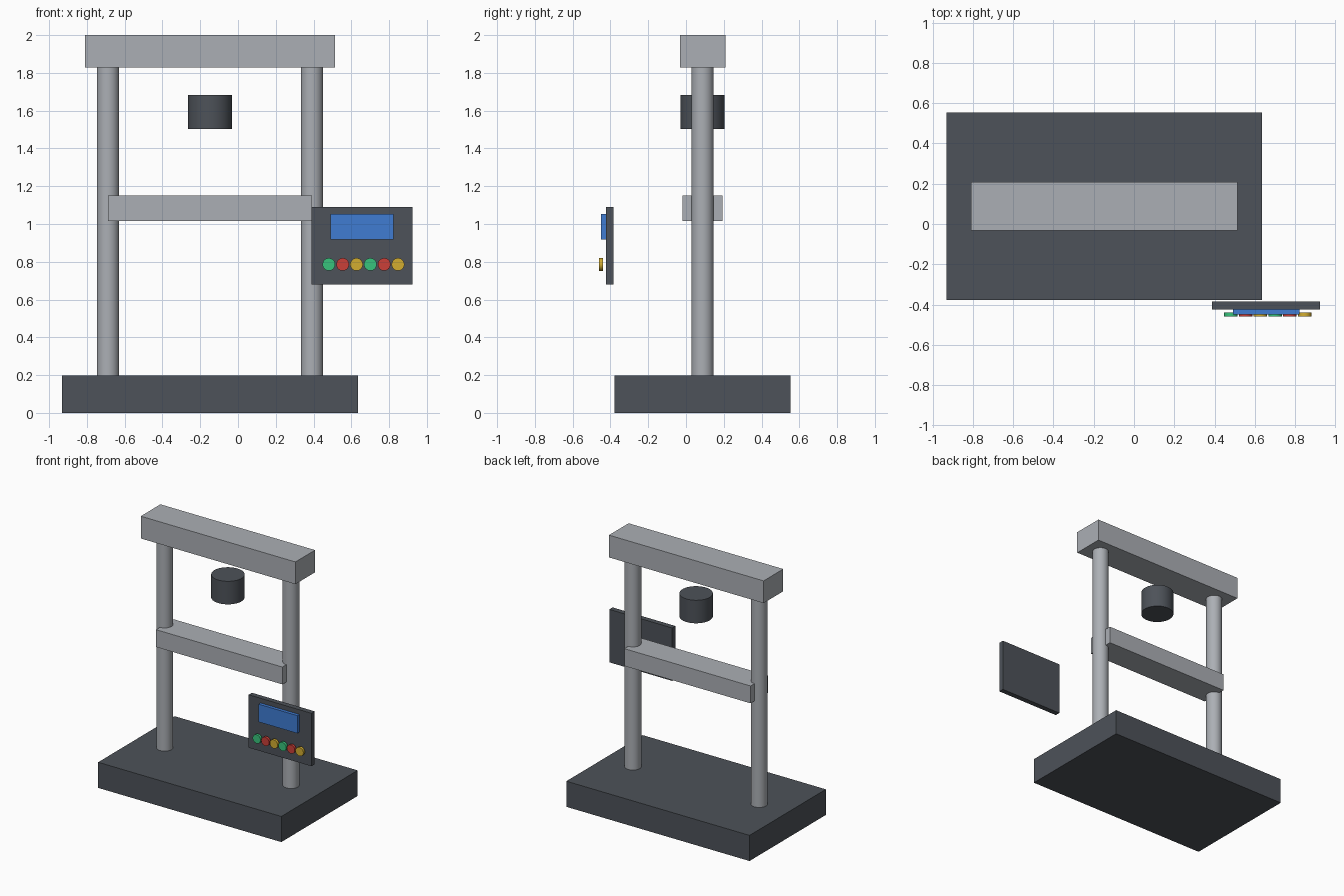
import bpy
import math

if "Cube" in bpy.data.objects:
    bpy.data.objects.remove(bpy.data.objects["Cube"])

CX, CY = -0.148, 0.088   # centre line of the machine frame


def paint(name, rgb):
    mat = bpy.data.materials.new(name)
    mat.diffuse_color = (*rgb, 1)
    mat.use_nodes = True
    mat.node_tree.nodes["Principled BSDF"].inputs["Base Color"].default_value = mat.diffuse_color
    return mat


LIGHT = paint("light_grey", (0.41, 0.43, 0.46))
DARK = paint("dark_grey", (0.075, 0.085, 0.1))
BLUE = paint("screen_blue", (0.05, 0.2, 0.65))
BUTTON_COLOURS = [paint("green", (0.04, 0.55, 0.2)),
                  paint("red", (0.6, 0.05, 0.04)),
                  paint("yellow", (0.65, 0.42, 0.03))]


def box(name, x, y, z, mat):
    """Box from (min, max) ranges."""
    bpy.ops.mesh.primitive_cube_add(size=1, location=[sum(r) / 2 for r in (x, y, z)])
    ob = bpy.context.object
    ob.name = name
    ob.scale = [r[1] - r[0] for r in (x, y, z)]
    bpy.ops.object.transform_apply(location=False, rotation=False, scale=True)
    ob.data.materials.append(mat)
    return ob


def cylinder(name, centre, radius, depth, mat, facing_front=False):
    bpy.ops.mesh.primitive_cylinder_add(
        vertices=48, radius=radius, depth=depth, location=centre,
        rotation=(math.pi / 2 if facing_front else 0, 0, 0))
    ob = bpy.context.object
    ob.name = name
    ob.data.materials.append(mat)
    bpy.ops.object.shade_smooth_by_angle()
    return ob


def centred(c, size):
    return (c - size / 2, c + size / 2)


# Base and frame
box("base", centred(CX, 1.566), centred(CY, 0.932), (0, 0.198), DARK)
for side, s in (("left", -1), ("right", 1)):
    cylinder(side + "_column", (CX + s * 0.54, CY, (0.198 + 1.828) / 2),
             0.0585, 1.828 - 0.198, LIGHT)
box("top_beam", centred(CX, 1.322), centred(CY, 0.24), (1.828, 2.0), LIGHT)
box("moving_crosshead", centred(CX, 1.08), centred(CY, 0.212), (1.016, 1.15), LIGHT)

# Load cell between the columns
cylinder("load_cell", (CX, CY, 1.593), 0.117, 0.178, DARK)

# Control panel with screen and button row
box("control_panel", (0.388, 0.925), (-0.424, -0.384), (0.681, 1.09), DARK)
box("screen", (0.491, 0.822), (-0.449, -0.424), (0.917, 1.054), BLUE)
for i in range(6):
    cylinder(f"button_{i + 1}", (0.481 + i * 0.0732, -0.450, 0.786),
             0.0335, 0.02, BUTTON_COLOURS[i % 3], facing_front=True)
